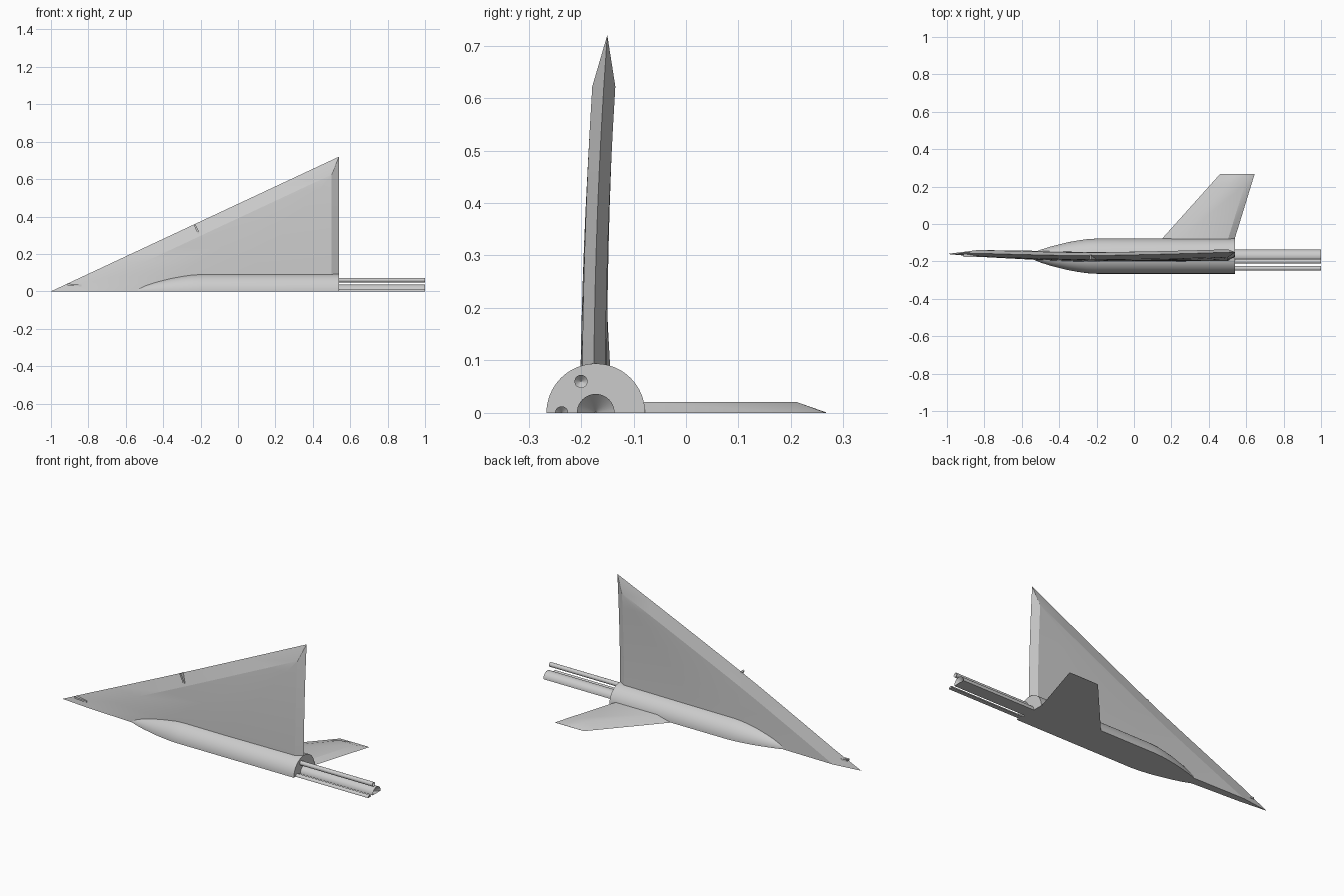
import bpy, bmesh, math
from mathutils import Vector

if "Cube" in bpy.data.objects:
    bpy.data.objects.remove(bpy.data.objects["Cube"])

grey = bpy.data.materials.new("light_grey")
grey.use_nodes = True
colour = (0.6, 0.6, 0.6, 1)
grey.diffuse_color = colour
grey.node_tree.nodes["Principled BSDF"].inputs["Base Color"].default_value = colour

AXIS_Y = -0.172
REAR_X = 0.54


def finish(bm, name, angle=20):
    bmesh.ops.remove_doubles(bm, verts=bm.verts, dist=1e-5)
    bmesh.ops.recalc_face_normals(bm, faces=bm.faces)
    mesh = bpy.data.meshes.new(name)
    bm.to_mesh(mesh)
    bm.free()
    mesh.materials.append(grey)
    obj = bpy.data.objects.new(name, mesh)
    bpy.context.collection.objects.link(obj)
    bpy.ops.object.select_all(action="DESELECT")
    obj.select_set(True)
    bpy.context.view_layer.objects.active = obj
    bpy.ops.object.shade_smooth_by_angle(angle=math.radians(angle))
    return obj


def skin(bm, rings, closed=True):
    """Join rings of equal length into a closed body."""
    loops = [[bm.verts.new(p) for p in ring] for ring in rings]
    n = len(loops[0])
    for a, b in zip(loops, loops[1:]):
        for i in range(n):
            j = (i + 1) % n
            bm.faces.new((a[i], a[j], b[j], b[i]))
    bm.faces.new(loops[0])
    bm.faces.new(loops[-1])


def half_body(name, profile, y, z=0, full=False, segments=32):
    """Lathe an (x, radius) profile; cut in half at the base unless full."""
    bm = bmesh.new()
    sweep = 2 * math.pi if full else math.pi
    count = segments if full else segments + 1
    rings = [[(x, y + r * math.cos(sweep * i / segments), z + r * math.sin(sweep * i / segments))
              for i in range(count)] for x, r in profile]
    skin(bm, rings)
    return finish(bm, name, 30)


# Fuselage with a pointed ogive nose
half_body("fuselage", [(-0.58, 0.002), (-0.54, 0.018), (-0.5, 0.034), (-0.45, 0.05),
                       (-0.4, 0.063), (-0.35, 0.075), (-0.3, 0.084), (-0.25, 0.091),
                       (-0.2, 0.094), (REAR_X, 0.094)], AXIS_Y)


# Mounting rods behind the fuselage, each with a hollow cone end
def rod(name, r, y, z, full):
    half_body(name, [(REAR_X - 0.01, r), (1, r), (1 - r, r * 0.05)], y, z, full, 20)


rod("centre_rod", 0.036, AXIS_Y, 0, False)
rod("upper_rod", 0.0125, -0.2, 0.06, True)
rod("side_rod", 0.0125, -0.237, 0, False)


# Delta wing, with bevelled leading and trailing edges and a slight curve
SPAN, BREAK = 0.72, 0.622
SLOPE = 1.54 / SPAN


def camber(x, z):
    nose = max(0, 1 - abs(x + 0.87) / 0.6)
    return -0.176 + 0.05 * z * z + 0.02 * nose


def wing_ring(z):
    lead = -1 + SLOPE * z
    front, back = lead + 0.165, REAR_X - 0.04
    t = z / BREAK
    stations = [(lead, 0), (front, 0.018 + 0.003 * t)]
    stations += [(front + (back - front) * f, 0.026 - 0.005 * t) for f in (0.3, 0.6)]
    stations += [(back, 0.022), (REAR_X, 0)]
    ring = [(x, camber(x, z) - h, z) for x, h in stations]
    return ring + [(x, camber(x, z) + h, z) for x, h in stations[-2:0:-1]]


bm = bmesh.new()
rings = [wing_ring(BREAK * i / 8) for i in range(9)]
rings.append([(REAR_X, -0.15, SPAN)] * len(rings[0]))
loops = [[bm.verts.new(p) for p in ring] for ring in rings[:-1]]
tip = bm.verts.new(rings[-1][0])
for a, b in zip(loops, loops[1:]):
    for i in range(len(a)):
        j = (i + 1) % len(a)
        bm.faces.new((a[i], a[j], b[j], b[i]))
for i, v in enumerate(loops[-1]):
    bm.faces.new((v, loops[-1][(i + 1) % len(loops[-1])], tip))
bm.faces.new(loops[0])
finish(bm, "wing", 12)


# Tail fin, flat underneath with a bevelled edge on top
def fin_ring(y, height):
    f = (y + 0.09) / 0.357
    lead, trail = 0.14 + 0.32 * f, 0.535 + 0.11 * f
    return [(lead, y, 0), (lead + 0.09, y, height), (trail - 0.035, y, height), (trail, y, 0)]


bm = bmesh.new()
skin(bm, [fin_ring(-0.1, 0.021), fin_ring(0.21, 0.021), fin_ring(0.267, 0.001)])
finish(bm, "tail_fin", 25)


# Small vanes on the leading edge of the wing
def vane(name, x, z, length, angle):
    bm = bmesh.new()
    bmesh.ops.create_cube(bm, size=1)
    for v in bm.verts:
        v.co = Vector((v.co.x * length, v.co.y * 0.024, v.co.z * 0.01))
    c, s = math.cos(angle), math.sin(angle)
    for v in bm.verts:
        px, pz = v.co.x, v.co.z
        v.co = Vector((x + c * px - s * pz, camber(x, z) - 0.008 + v.co.y, z + s * px + c * pz))
    finish(bm, name)


vane("front_vane", -0.875, 0.034, 0.075, -0.07)
vane("middle_vane", -0.222, 0.335, 0.055, -1.13)
